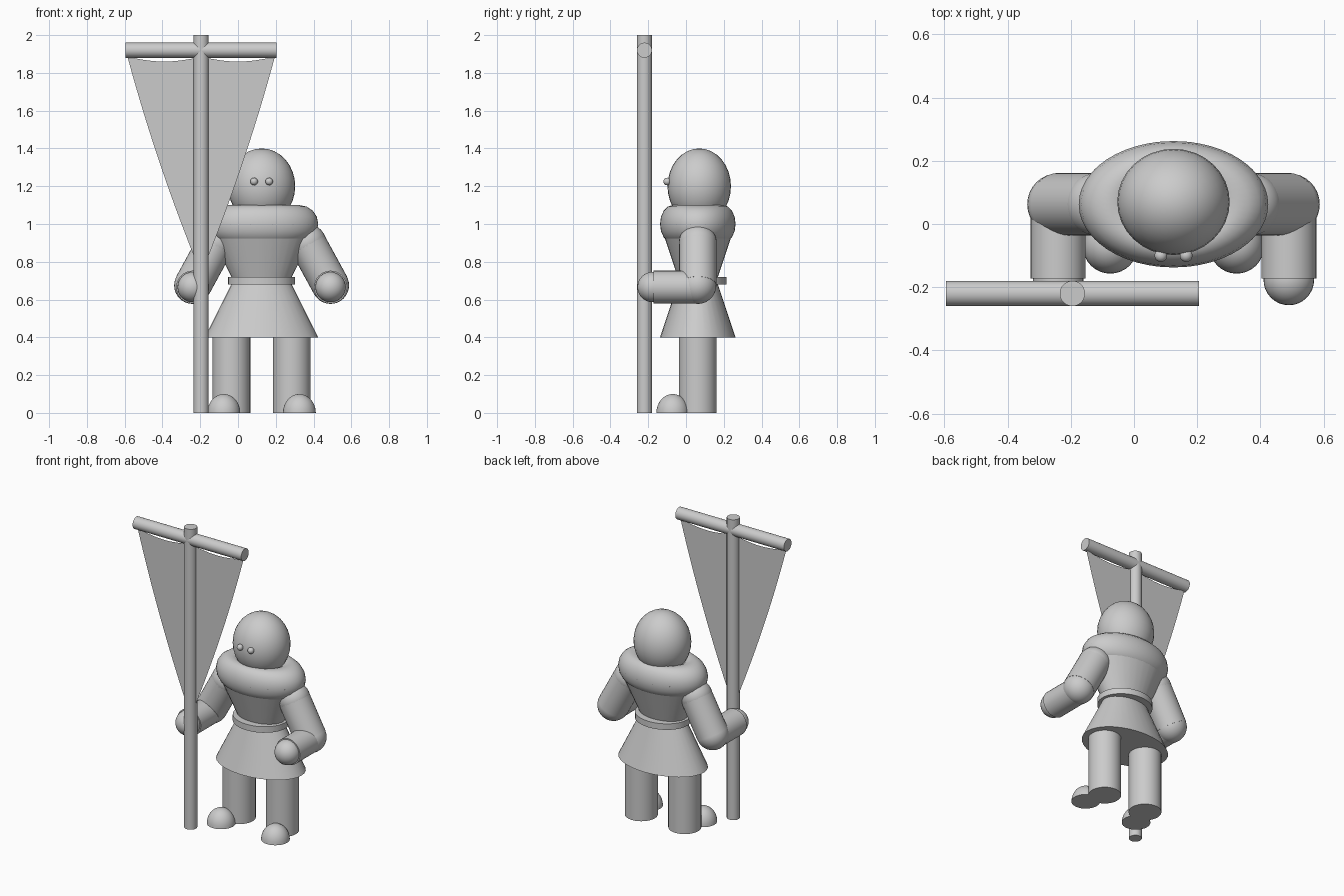
import bpy, bmesh, math
from mathutils import Vector

if "Cube" in bpy.data.objects:
    bpy.data.objects.remove(bpy.data.objects["Cube"])

CX, CY = 0.125, 0.0625      # body axis
PX, PY = -0.195, -0.22      # banner pole axis


def add(name, bm):
    me = bpy.data.meshes.new(name)
    bm.to_mesh(me)
    bm.free()
    ob = bpy.data.objects.new(name, me)
    bpy.context.collection.objects.link(ob)
    return ob


def ball(name, loc, radii, half=False):
    bm = bmesh.new()
    bmesh.ops.create_uvsphere(bm, u_segments=32, v_segments=16, radius=1)
    if half:
        bmesh.ops.bisect_plane(bm, geom=bm.verts[:] + bm.edges[:] + bm.faces[:],
                               plane_co=(0, 0, 0), plane_no=(0, 0, -1), clear_outer=True)
        bmesh.ops.holes_fill(bm, edges=[e for e in bm.edges if e.is_boundary])
    bmesh.ops.scale(bm, vec=radii, verts=bm.verts)
    bmesh.ops.translate(bm, vec=loc, verts=bm.verts)
    return add(name, bm)


def rod(name, a, b, r):
    a, b = Vector(a), Vector(b)
    bm = bmesh.new()
    bmesh.ops.create_cone(bm, cap_ends=True, segments=32, radius1=r, radius2=r,
                          depth=(b - a).length)
    bm.transform((b - a).to_track_quat('Z', 'Y').to_matrix().to_4x4())
    bmesh.ops.translate(bm, vec=(a + b) / 2, verts=bm.verts)
    return add(name, bm)


def frustum(name, z0, z1, r0, r1, sy):
    bm = bmesh.new()
    bmesh.ops.create_cone(bm, cap_ends=True, segments=32, radius1=r0, radius2=r1,
                          depth=z1 - z0)
    bmesh.ops.scale(bm, vec=(1, sy, 1), verts=bm.verts)
    bmesh.ops.translate(bm, vec=(CX, CY, (z0 + z1) / 2), verts=bm.verts)
    return add(name, bm)


# Head and torso
ball("head", (CX, 0.07, 1.2), (0.178, 0.168, 0.2))
frustum("torso", 0.7, 1.0, 0.15, 0.3, 2 / 3)
frustum("skirt", 0.4, 0.7, 0.3, 0.15, 2 / 3)
frustum("belt", 0.68, 0.72, 0.178, 0.178, 0.86)

# Padded collar
bpy.ops.mesh.primitive_torus_add(location=(CX, CY, 1.0), major_segments=48,
                                 minor_segments=16, major_radius=0.2, minor_radius=0.1)
collar = bpy.context.object
collar.name = "collar"
collar.scale.y = 2 / 3

# Paired eyes, arms and legs
for side, s in (("left", -1), ("right", 1)):
    shoulder = (CX + s * 0.242, CY, 0.9)
    elbow = (CX + s * 0.365, CY, 0.675)
    ball(side + "_eye", (CX + s * 0.04, -0.1, 1.225), (0.02,) * 3)
    ball(side + "_shoulder", shoulder, (0.1,) * 3)
    rod(side + "_upper_arm", shoulder, elbow, 0.099)
    ball(side + "_elbow", elbow, (0.098,) * 3)
    wrist = (elbow[0], -0.172, 0.666)
    rod(side + "_forearm", (elbow[0], CY, 0.666), wrist, 0.087)
    ball(side + "_hand", (elbow[0], -0.177, 0.666), (0.08,) * 3)
    rod(side + "_leg", (CX + s * 0.16, CY, 0), (CX + s * 0.16, CY, 0.42), 0.1)
    ball(side + "_foot", (CX + s * 0.2, -0.07, 0), (0.087, 0.087, 0.1), half=True)

# Banner pole and crossbar
rod("pole", (PX, PY, 0), (PX, PY, 2), 0.04)
rod("crossbar", (PX - 0.4, PY, 1.92), (PX + 0.4, PY, 1.92), 0.04)

# Tapering cloth with two sagging scallops along the top
bm = bmesh.new()
N = 16
half_top = 0.39
top = [(-half_top + half_top * i / N,
        1.885 - 0.025 * math.sin(math.pi * (i % N) / N)) for i in range(2 * N + 1)]
edge = []
for i in range(1, N):
    t = i / N
    edge.append((half_top * (1 - t) + 0.08 * t * (1 - t), 1.885 - 1.15 * t))
outline = top + edge + [(0, 0.735)] + [(-x, z) for x, z in reversed(edge)]
face = bm.faces.new([bm.verts.new((PX + x, PY, z)) for x, z in outline])
bmesh.ops.triangulate(bm, faces=[face])
add("banner_cloth", bm)

# Smooth shading with crisp rims
bpy.ops.object.select_all(action='SELECT')
bpy.context.view_layer.objects.active = collar
bpy.ops.object.shade_smooth_by_angle(angle=math.radians(35))
